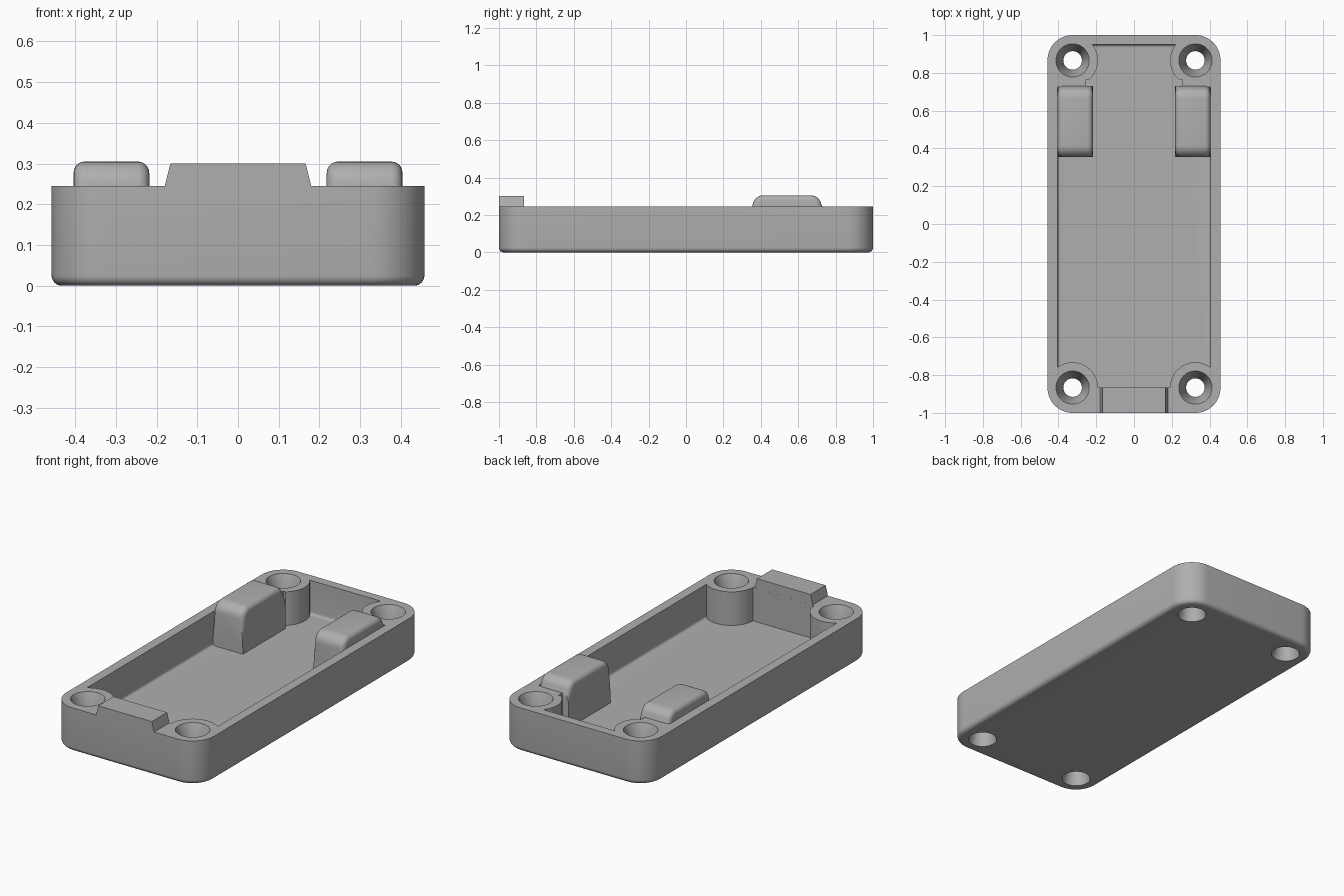
import bpy, bmesh, math
from mathutils import Vector

if "Cube" in bpy.data.objects:
    bpy.data.objects.remove(bpy.data.objects["Cube"], do_unlink=True)

W, L, H = 0.458, 1.0, 0.245          # half width, half length, rim height
HX, HY, POST = 0.325, 0.866, 0.134   # screw hole centre and post radius
FLOOR = 0.057

grey = bpy.data.materials.new("grey plastic")
grey.use_nodes = True
grey.diffuse_color = (0.43, 0.43, 0.43, 1)
grey.node_tree.nodes["Principled BSDF"].inputs["Base Color"].default_value = (0.43, 0.43, 0.43, 1)


def arc(cx, cy, r, a0, a1, n=16):
    return [(cx + r * math.cos(math.radians(a0 + (a1 - a0) * i / n)),
             cy + r * math.sin(math.radians(a0 + (a1 - a0) * i / n))) for i in range(n + 1)]


def finish(bm, name):
    bmesh.ops.recalc_face_normals(bm, faces=bm.faces)
    me = bpy.data.meshes.new(name)
    bm.to_mesh(me)
    bm.free()
    me.materials.append(grey)
    ob = bpy.data.objects.new(name, me)
    bpy.context.collection.objects.link(ob)
    return ob


def prism(points, depth):
    """Extrude a closed 3D outline along the depth vector."""
    bm = bmesh.new()
    face = bm.faces.new([bm.verts.new(p) for p in points])
    ext = bmesh.ops.extrude_face_region(bm, geom=[face])
    bmesh.ops.translate(bm, vec=depth, verts=[v for v in ext["geom"] if isinstance(v, bmesh.types.BMVert)])
    return bm


def bevel(bm, rule, width, segments=6):
    edges = [e for e in bm.edges if rule(*[v.co for v in e.verts])]
    bmesh.ops.bevel(bm, geom=edges, offset=width, segments=segments, profile=0.5, affect='EDGES')


def smooth(ob):
    bpy.ops.object.select_all(action='DESELECT')
    ob.select_set(True)
    bpy.context.view_layer.objects.active = ob
    bpy.ops.object.shade_smooth_by_angle(angle=math.radians(32))


def cut(ob, cutter):
    mod = ob.modifiers.new("cut", 'BOOLEAN')
    mod.operation, mod.solver, mod.object = 'DIFFERENCE', 'EXACT', cutter
    bpy.context.view_layer.objects.active = ob
    bpy.ops.object.modifier_apply(modifier=mod.name)
    bpy.data.objects.remove(cutter, do_unlink=True)


# Outer body with rounded corners and a softened bottom edge
r = W - HX
outline = []
for sx, sy, a in ((1, 1, 0), (-1, 1, 90), (-1, -1, 180), (1, -1, 270)):
    outline += arc(sx * HX, sy * (L - r), r, a, a + 90)
bm = prism([(x, y, 0) for x, y in outline], Vector((0, 0, H)))
bevel(bm, lambda a, b: a.z < 0.001 and b.z < 0.001, 0.025)
tray = finish(bm, "tray")

# Cavity that leaves round posts in the corners
WALL, BACK, FRONT = 0.405, 0.95, -0.865
a_back = 180 - math.degrees(math.asin((BACK - HY) / POST))
a_side = math.degrees(math.acos((WALL - HX) / POST))
right = arc(HX, HY, POST, a_back, 230)
right += [(0.255, 0.765), (0.255, 0.725), (WALL, 0.725)]
right += arc(HX, -HY, POST, a_side, 179.5)
cavity = right + [(-x, y) for x, y in reversed(right)]
bm = prism([(x, y, FLOOR) for x, y in cavity], Vector((0, 0, H)))


def wall_foot(a, b):
    long_edge = (a - b).length > 0.4
    return long_edge and abs(a.z - FLOOR) < 0.001 and abs(b.z - FLOOR) < 0.001 and a.y + b.y > -1


bevel(bm, wall_foot, 0.014, 4)
cut(tray, finish(bm, "cavity_cutter"))

# Screw holes, flared at both ends
for sx in (-1, 1):
    for sy in (-1, 1):
        bm = bmesh.new()
        profile = [(0.075, -0.01), (0.075, 0.0), (0.049, 0.10), (0.049, 0.14), (0.088, H), (0.088, H + 0.02)]
        rings = [[bm.verts.new((x, y, z)) for x, y in arc(sx * HX, sy * HY, rad, 0, 360, 40)[:-1]]
                 for rad, z in profile]
        for lo, hi in zip(rings, rings[1:]):
            for i in range(40):
                j = (i + 1) % 40
                bm.faces.new((lo[i], lo[j], hi[j], hi[i]))
        bm.faces.new(rings[0])
        bm.faces.new(rings[-1])
        cut(tray, finish(bm, "hole_cutter"))
smooth(tray)

# Trapezoid tab on the front wall
tab = [(-0.18, -L, H), (0.18, -L, H), (0.166, -L, 0.3), (-0.166, -L, 0.3)]
finish(prism(tab, Vector((0, 0.135, 0))), "front_tab")

# Support blocks with rounded tops
for side, s in (("left", 1), ("right", -1)):
    y0, y1, top, z0 = 0.355, 0.73, 0.305, FLOOR - 0.01
    block = [(0.218 * s, y0, z0), (0.218 * s, y1, z0), (0.218 * s, y1, H)]
    block += [(0.218 * s, y, z) for y, z in arc(y1 - 0.065, top - 0.06, 0.06, 10, 90, 8)]
    block += [(0.218 * s, y, z) for y, z in arc(y0 + 0.06, top - 0.06, 0.06, 90, 180, 8)]
    bm = prism(block, Vector((0.186 * s, 0, 0)))
    bevel(bm, lambda a, b: abs(a.x - b.x) < 0.001 and a.z + b.z > 2 * H + 0.001, 0.028, 5)
    smooth(finish(bm, side + "_block"))
